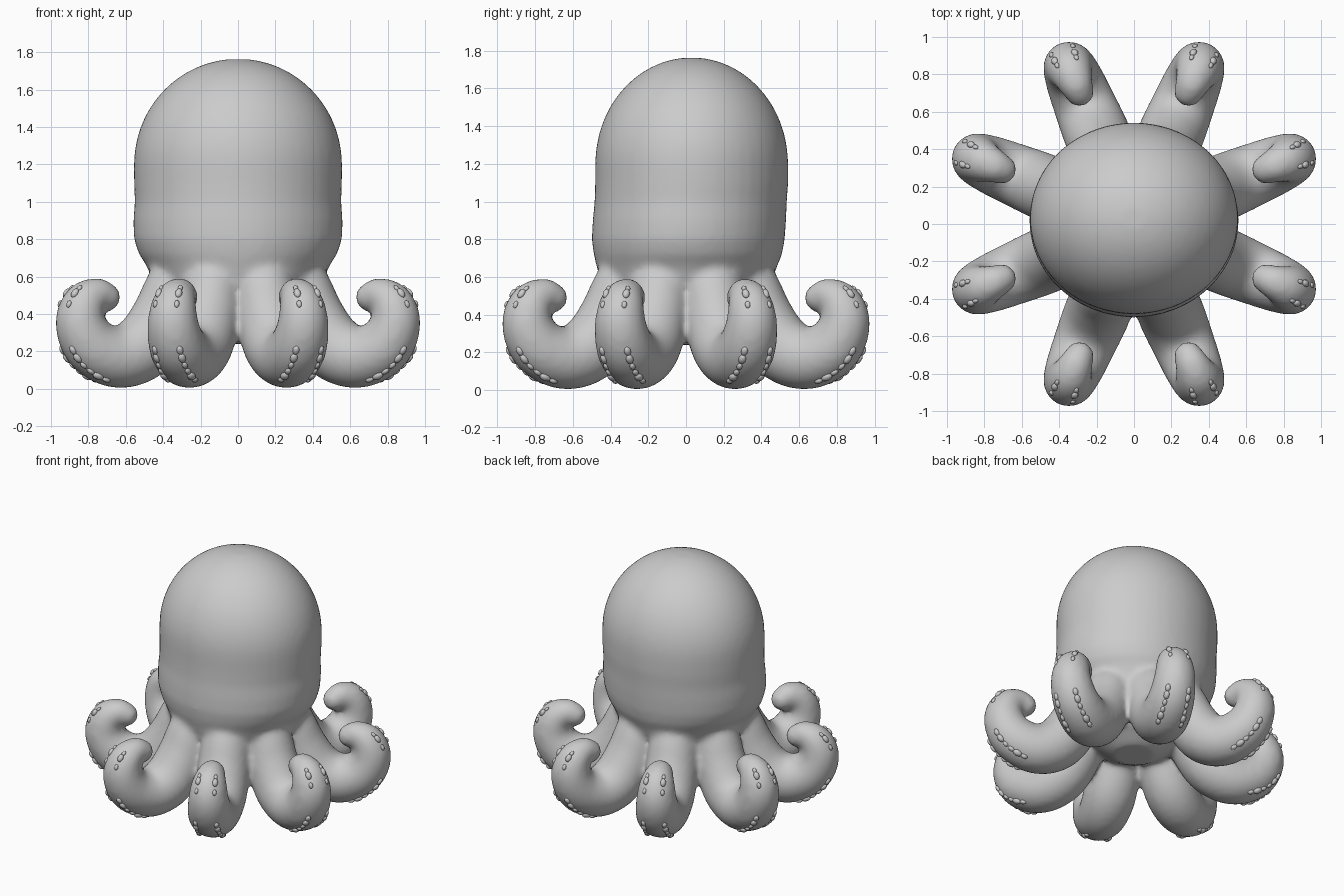
import bpy, bmesh, math
from mathutils import Vector, Matrix

cube = bpy.data.objects.get("Cube")
if cube:
    bpy.data.objects.remove(cube)

grey = bpy.data.materials.new("soft grey")
grey.use_nodes = True
color = (0.6, 0.6, 0.6, 1)
grey.diffuse_color = color
grey.node_tree.nodes["Principled BSDF"].inputs["Base Color"].default_value = color


def make_object(name, bm):
    mesh = bpy.data.meshes.new(name)
    bmesh.ops.recalc_face_normals(bm, faces=bm.faces)
    for f in bm.faces:
        f.smooth = True
    bm.to_mesh(mesh)
    bm.free()
    mesh.materials.append(grey)
    obj = bpy.data.objects.new(name, mesh)
    bpy.context.collection.objects.link(obj)
    return obj


def loft(bm, rings):
    """Skin a list of point rings and close both ends."""
    loops = [[bm.verts.new(p) for p in ring] for ring in rings]
    n = len(loops[0])
    for a, b in zip(loops, loops[1:]):
        for i in range(n):
            j = (i + 1) % n
            bm.faces.new((a[i], a[j], b[j], b[i]))
    bm.faces.new(loops[0][::-1])
    bm.faces.new(loops[-1])


def spline(points, steps):
    """Catmull-Rom curve through the points."""
    pts = [Vector(p) for p in points]
    pts = [2 * pts[0] - pts[1]] + pts + [2 * pts[-1] - pts[-2]]
    out = []
    for a, b, c, d in zip(pts, pts[1:], pts[2:], pts[3:]):
        for s in range(steps):
            t = s / steps
            out.append(0.5 * (2 * b + (c - a) * t + (2 * a - 5 * b + 4 * c - d) * t * t
                              + (3 * b - a - 3 * c + d) * t ** 3))
    return out + [pts[-2]]


# Arm centre line: distance from the axis, height, thickness radius
ARM = spline([(0.30, 0.66, 0.14), (0.36, 0.54, 0.165), (0.43, 0.38, 0.175),
              (0.54, 0.23, 0.178), (0.69, 0.17, 0.168), (0.84, 0.225, 0.155),
              (0.91, 0.35, 0.137), (0.885, 0.455, 0.12), (0.815, 0.50, 0.095),
              (0.765, 0.49, 0.08)], 5)
ANGLES = [math.radians(22.5 + 45 * k) for k in range(8)]


def frame(i):
    """Centre, tangent, outward normal and radius along the arm, in its plane."""
    p, q = ARM[max(i - 1, 0)], ARM[min(i + 1, len(ARM) - 1)]
    tangent = Vector((q.x - p.x, 0, q.y - p.y)).normalized()
    normal = Vector((-tangent.z, 0, tangent.x)) * -1
    return Vector((ARM[i].x, 0, ARM[i].y)), tangent, normal, ARM[i].z


def ring(centre, normal, radius, turn, sides=24):
    out = []
    for k in range(sides):
        a = math.tau * k / sides
        p = centre + radius * (math.cos(a) * normal + math.sin(a) * Vector((0, 1, 0)))
        out.append(turn @ p)
    return out


# Head and core: height, half width, half depth, depth offset
body = bmesh.new()
profile = [(0.24, 0.14, 0.14, 0), (0.32, 0.28, 0.28, 0), (0.45, 0.38, 0.38, 0),
           (0.58, 0.455, 0.455, 0), (0.66, 0.49, 0.48, 0.005), (0.72, 0.53, 0.50, 0.01),
           (0.80, 0.557, 0.512, 0.012), (0.90, 0.56, 0.513, 0.018),
           (1.0, 0.552, 0.51, 0.025), (1.1, 0.556, 0.512, 0.03)]
for k in range(14):
    a = math.radians(90) * k / 14
    profile.append((1.2 + 0.565 * math.sin(a), 0.557 * math.cos(a), 0.512 * math.cos(a), 0.03))
loft(body, [[(w * math.cos(t), y + d * math.sin(t), z)
             for t in (math.tau * i / 48 for i in range(48))] for z, w, d, y in profile])

# Eight curled arms with rounded tips
for angle in ANGLES:
    turn = Matrix.Rotation(angle, 3, "Z")
    rings = []
    for i in range(len(ARM)):
        c, t, n, r = frame(i)
        rings.append(ring(c, n, r, turn))
    c, t, n, r = frame(len(ARM) - 1)
    for k in range(1, 6):
        a = math.radians(16 * k)
        rings.append(ring(c + t * r * math.sin(a), n, r * math.cos(a), turn))
    loft(body, rings)

octopus = make_object("octopus_body", body)
fuse = octopus.modifiers.new("fuse", "REMESH")
fuse.mode = "VOXEL"
fuse.voxel_size = 0.02
fuse.use_smooth_shade = True
soften = octopus.modifiers.new("soften", "SMOOTH")
soften.factor = 0.5
soften.iterations = 10

# Two rows of raised suckers on the outside of each arm: position on arm, size
suckers = bmesh.new()
BEADS = [(22, 0.016), (23, 0.022), (24, 0.016), (25, 0.015), (26, 0.02), (27, 0.018),
         (33, 0.014), (35, 0.019), (36, 0.013)]
for angle in ANGLES:
    turn = Matrix.Rotation(angle, 4, "Z")
    for side in (-1, 1):
        for i, size in BEADS:
            c, t, n, r = frame(i)
            a = side * math.radians(30)
            out = math.cos(a) * n + math.sin(a) * Vector((0, 1, 0))
            across = t.cross(out)
            basis = Matrix((across, t, out)).transposed().to_4x4()
            place = Matrix.Translation(c + out * (r - 0.003))
            bmesh.ops.create_icosphere(
                suckers, subdivisions=2, radius=size,
                matrix=turn @ place @ basis @ Matrix.Diagonal((1, 1.5, 0.8, 1)))
make_object("suckers", suckers)
